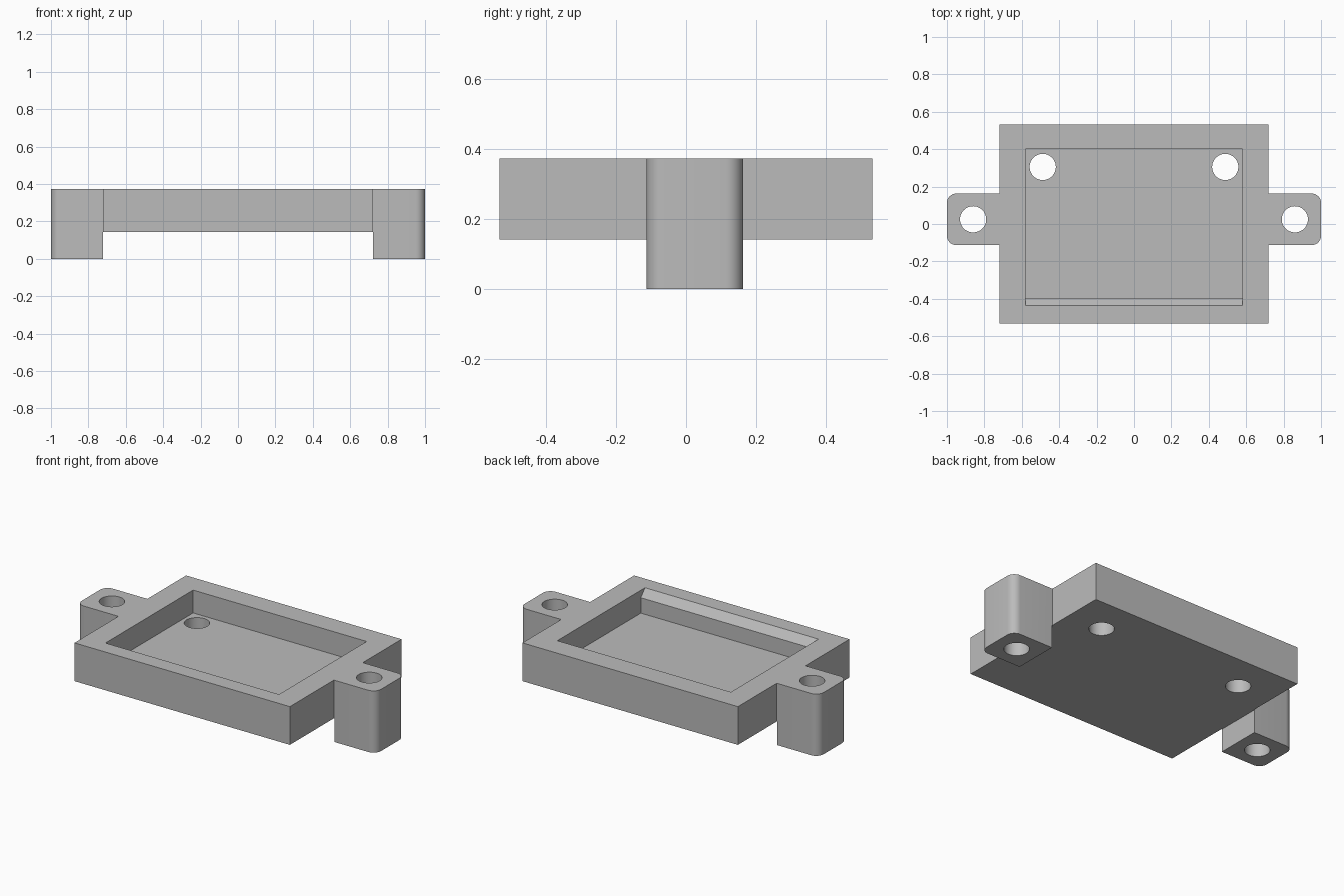
import bpy
import bmesh
from math import sin, cos, radians, pi
from mathutils import Vector

if "Cube" in bpy.data.objects:
    bpy.data.objects.remove(bpy.data.objects["Cube"], do_unlink=True)

grey = bpy.data.materials.new("plain grey")
grey.use_nodes = True
grey.diffuse_color = (0.5, 0.5, 0.5, 1)
grey.node_tree.nodes["Principled BSDF"].inputs["Base Color"].default_value = grey.diffuse_color

HEIGHT, UNDERSIDE, FLOOR = 0.373, 0.142, 0.235
PLATE_X, PLATE_Y = 0.72, 0.533
EAR_FRONT, EAR_BACK, CORNER = -0.113, 0.163, 0.05
HOLE = 0.07


def prism(name, points, offset):
    """Extrude a closed 3D outline along an offset vector."""
    bm = bmesh.new()
    face = bm.faces.new([bm.verts.new(p) for p in points])
    extruded = bmesh.ops.extrude_face_region(bm, geom=[face])["geom"]
    moved = [g for g in extruded if isinstance(g, bmesh.types.BMVert)]
    bmesh.ops.translate(bm, vec=Vector(offset), verts=moved)
    bmesh.ops.recalc_face_normals(bm, faces=bm.faces)
    mesh = bpy.data.meshes.new(name)
    bm.to_mesh(mesh)
    bm.free()
    mesh.materials.append(grey)
    obj = bpy.data.objects.new(name, mesh)
    bpy.context.collection.objects.link(obj)
    return obj


def arc(cx, cy, radius, start, end, steps):
    angles = [radians(start + (end - start) * i / steps) for i in range(steps + 1)]
    return [(cx + radius * cos(a), cy + radius * sin(a)) for a in angles]


def cut(target, cutter):
    """Subtract a helper solid and discard it."""
    cutter.hide_render = True
    mod = target.modifiers.new("cut", "BOOLEAN")
    mod.operation, mod.solver, mod.object = "DIFFERENCE", "EXACT", cutter
    bpy.ops.object.select_all(action="DESELECT")
    target.select_set(True)
    bpy.context.view_layer.objects.active = target
    bpy.ops.object.modifier_apply(modifier=mod.name)
    bpy.data.objects.remove(cutter, do_unlink=True)


# Plate with a rounded mounting ear on each side
right = [(PLATE_X, -PLATE_Y), (PLATE_X, EAR_FRONT)]
right += arc(1 - CORNER, EAR_FRONT + CORNER, CORNER, -90, 0, 8)
right += arc(1 - CORNER, EAR_BACK - CORNER, CORNER, 0, 90, 8)
right += [(PLATE_X, EAR_BACK), (PLATE_X, PLATE_Y)]
outline = right + [(-x, y) for x, y in reversed(right)]
tray = prism("mounting_tray", [(x, y, 0) for x, y in outline], (0, 0, HEIGHT))

# Raised underside between the ears
gap = PLATE_X + 0.003
cut(tray, prism("underside_cutter",
                [(-gap, -1, -1), (gap, -1, -1), (gap, 1, -1), (-gap, 1, -1)],
                (0, 0, 1 + UNDERSIDE)))

# Pocket with a bevelled front lip
lip = [(-0.397, FLOOR), (0.4, FLOOR), (0.4, 0.5), (-0.437, 0.5),
       (-0.437, HEIGHT), (-0.397, HEIGHT - 0.045)]
cut(tray, prism("pocket_cutter", [(-0.58, y, z) for y, z in lip], (1.16, 0, 0)))

# Screw holes in the ears and in the back of the pocket
for x, y in ((0.86, 0.025), (0.488, 0.305)):
    for side in (-1, 1):
        ring = arc(side * x, y, HOLE, 0, 352.5, 47)
        cut(tray, prism("hole_cutter", [(px, py, -1) for px, py in ring], (0, 0, 2)))

bpy.ops.object.select_all(action="DESELECT")
tray.select_set(True)
bpy.context.view_layer.objects.active = tray
bpy.ops.object.shade_smooth_by_angle(angle=radians(30))
